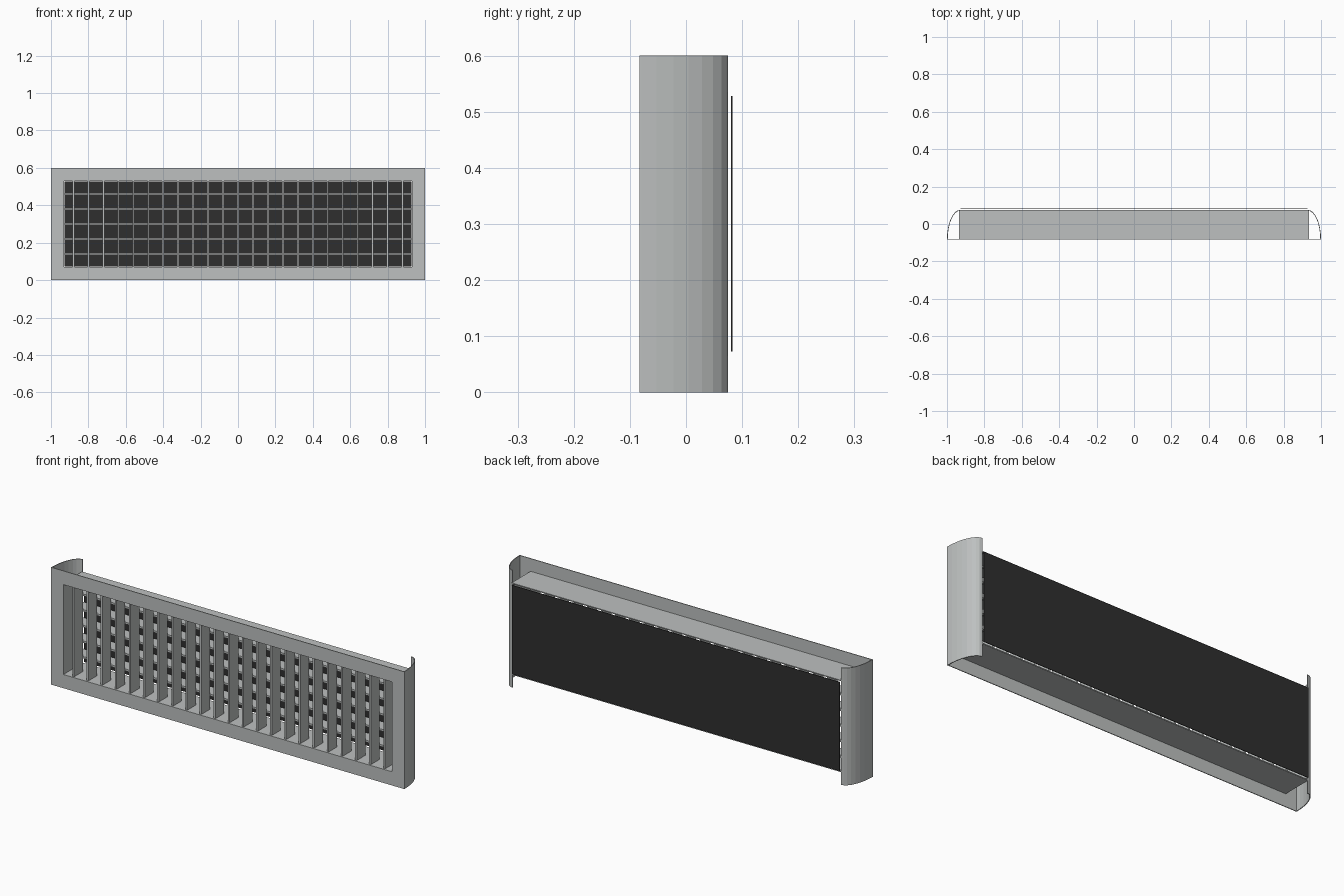
import bpy, bmesh, math

if "Cube" in bpy.data.objects:
    bpy.data.objects.remove(bpy.data.objects["Cube"])


def material(name, rgb):
    m = bpy.data.materials.new(name)
    m.diffuse_color = (*rgb, 1.0)
    m.use_nodes = True
    m.node_tree.nodes["Principled BSDF"].inputs["Base Color"].default_value = m.diffuse_color
    return m


GREY = material("light_grey_metal", (0.51, 0.53, 0.525))
BLACK = material("black_backing", (0.028, 0.028, 0.028))

W, H = 1.0, 0.6            # half width, height
OW, Z0, Z1 = 0.93, 0.07, 0.53   # opening half width, bottom, top
FRONT, REAR = -0.083, 0.075
T = 0.004                  # sheet thickness


def finish(name, bm, mat):
    bmesh.ops.recalc_face_normals(bm, faces=bm.faces)
    me = bpy.data.meshes.new(name)
    bm.to_mesh(me)
    bm.free()
    me.materials.append(mat)
    ob = bpy.data.objects.new(name, me)
    bpy.context.collection.objects.link(ob)
    return ob


def add_box(bm, x0, x1, y0, y1, z0, z1):
    vs = bmesh.ops.create_cube(bm, size=1)["verts"]
    for v in vs:
        v.co = ((x0 + x1) / 2 + v.co.x * (x1 - x0),
                (y0 + y1) / 2 + v.co.y * (y1 - y0),
                (z0 + z1) / 2 + v.co.z * (z1 - z0))


def ring(name, outer, inner, y0, y1, mat):
    """Rectangular tube along y; outer and inner are (half width, bottom, top)."""
    bm = bmesh.new()
    loops = []
    for y in (y0, y1):
        for w, a, b in (outer, inner):
            loops.append([bm.verts.new(p) for p in
                          ((-w, y, a), (w, y, a), (w, y, b), (-w, y, b))])
    fo, fi, bo, bi = loops
    for p, q in ((fo, fi), (fi, bi), (bi, bo), (bo, fo)):
        for i in range(4):
            j = (i + 1) % 4
            bm.faces.new((p[i], p[j], q[j], q[i]))
    return finish(name, bm, mat)


# Front plate with its rectangular opening, and the duct behind it
ring("front_frame", (W, 0, H), (OW, Z0, Z1), FRONT, FRONT + T, GREY)
ring("duct", (OW + 0.005, Z0 - 0.005, Z1 + 0.005), (OW, Z0, Z1),
     FRONT + T, REAR, GREY)

# Curved end wings: quarter-ellipse sheets
for side, label in ((-1, "left"), (1, "right")):
    bm = bmesh.new()
    rx, ry, n = W - OW, REAR - FRONT, 8
    rows = []
    for inset in (0, T):
        for z in (0, H):
            rows.append([bm.verts.new((
                side * (OW + (rx - inset) * math.cos(math.pi / 2 * k / n)),
                FRONT + (ry - inset) * math.sin(math.pi / 2 * k / n), z))
                for k in range(n + 1)])
    ob_, ot, ib, it = rows
    for k in range(n):
        for p, q in ((ob_, ot), (ot, it), (it, ib), (ib, ob_)):
            bm.faces.new((p[k], p[k + 1], q[k + 1], q[k]))
    for k in (0, n):
        bm.faces.new((ob_[k], ot[k], it[k], ib[k]))
    finish(label + "_wing", bm, GREY)

# Vertical louvres in front
bm = bmesh.new()
for k in range(-11, 12):
    add_box(bm, k * 0.08 - 0.005, k * 0.08 + 0.005, -0.075, -0.005, Z0, Z1)
finish("vertical_louvres", bm, GREY)

# Horizontal louvres behind
bm = bmesh.new()
for k in range(5):
    z = 0.14 + k * 0.08
    add_box(bm, -OW, OW, 0.0, 0.07, z - 0.005, z + 0.005)
finish("horizontal_louvres", bm, GREY)

# Black backing sheet
bm = bmesh.new()
add_box(bm, -0.928, 0.928, 0.080, 0.083, 0.073, 0.528)
finish("backing_panel", bm, BLACK)
